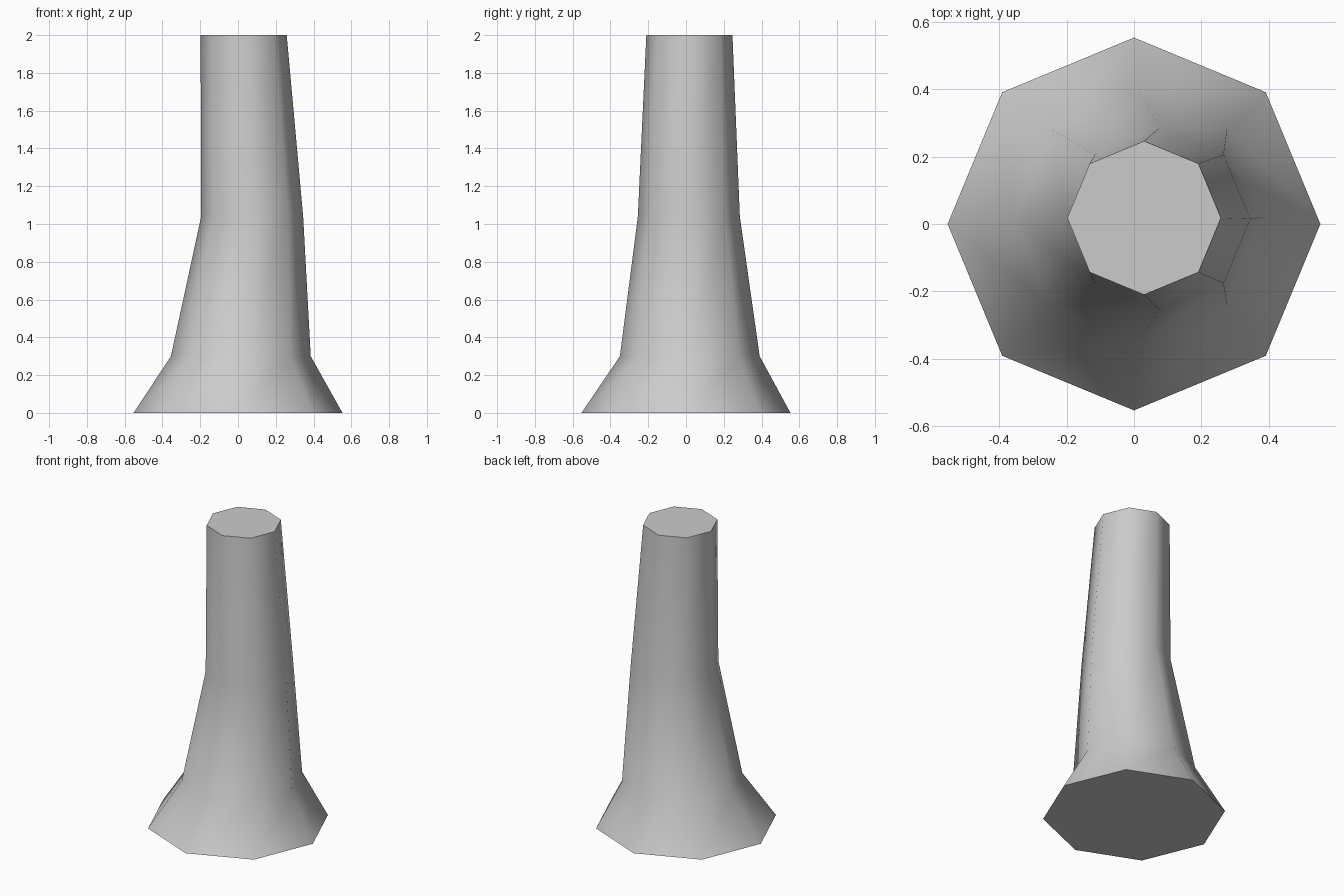
import bpy
import bmesh
from math import cos, sin, pi, radians

if "Cube" in bpy.data.objects:
    bpy.data.objects.remove(bpy.data.objects["Cube"], do_unlink=True)

# Plain grey material
grey = bpy.data.materials.new("light_grey")
grey.use_nodes = True
colour = (0.6, 0.6, 0.6, 1)
grey.diffuse_color = colour
grey.node_tree.nodes["Principled BSDF"].inputs["Base Color"].default_value = colour

# Octagonal rings of the leaning column: x, y, z, radius
SIDES = 8
RINGS = [
    (0.0, 0.0, 0.0, 0.553),
    (0.015, 0.02, 0.3, 0.37),
    (0.075, 0.015, 1.04, 0.27),
    (0.03, 0.018, 2.0, 0.228),
]

bm = bmesh.new()
loops = []
for x, y, z, r in RINGS:
    angles = [2 * pi * i / SIDES for i in range(SIDES)]
    loops.append([bm.verts.new((x + r * cos(a), y + r * sin(a), z)) for a in angles])

# Walls between neighbouring rings
for low, high in zip(loops, loops[1:]):
    for i in range(SIDES):
        j = (i + 1) % SIDES
        bm.faces.new((low[i], low[j], high[j], high[i]))

# Flat caps
bm.faces.new(loops[0][::-1])
bm.faces.new(loops[-1])
bmesh.ops.recalc_face_normals(bm, faces=bm.faces)

mesh = bpy.data.meshes.new("flared_column")
bm.to_mesh(mesh)
bm.free()
mesh.materials.append(grey)
column = bpy.data.objects.new("flared_column", mesh)
bpy.context.collection.objects.link(column)

# Smooth walls, sharp rims around the caps
bpy.ops.object.select_all(action="DESELECT")
column.select_set(True)
bpy.context.view_layer.objects.active = column
bpy.ops.object.shade_smooth_by_angle(angle=radians(50))
